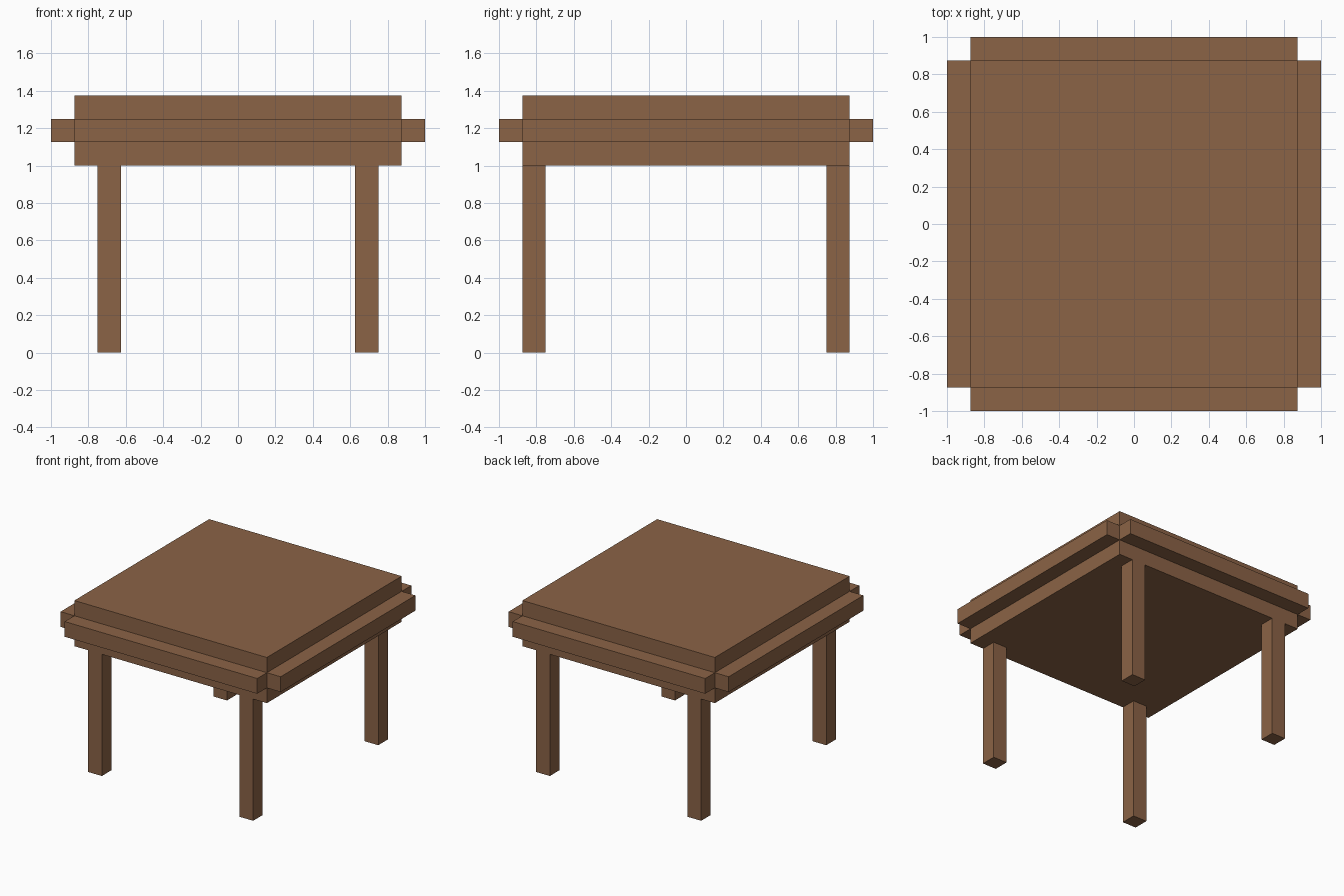
import bpy
import bmesh
from mathutils import Vector

if "Cube" in bpy.data.objects:
    bpy.data.objects.remove(bpy.data.objects["Cube"])

wood = bpy.data.materials.new("brown wood")
wood.diffuse_color = (0.258, 0.125, 0.061, 1)
wood.use_nodes = True
wood.node_tree.nodes["Principled BSDF"].inputs["Base Color"].default_value = wood.diffuse_color


def box(name, lo, hi):
    """Axis-aligned box between two corners."""
    lo, hi = Vector(lo), Vector(hi)
    bm = bmesh.new()
    bmesh.ops.create_cube(bm, size=1)
    bmesh.ops.scale(bm, vec=hi - lo, verts=bm.verts)
    bmesh.ops.translate(bm, vec=(lo + hi) / 2, verts=bm.verts)
    mesh = bpy.data.meshes.new(name)
    bm.to_mesh(mesh)
    bm.free()
    mesh.materials.append(wood)
    obj = bpy.data.objects.new(name, mesh)
    bpy.context.collection.objects.link(obj)
    return obj


W = 0.875   # half width of the top
T = 0.125   # thickness of trim and legs

# Thick table top
box("table_top", (-W, -W, 1.0), (W, W, 1.375))

# Trim strips around the four sides, open at the corners
box("front_trim", (-W, -1, 1.125), (W, -W, 1.25))
box("back_trim", (-W, W, 1.125), (W, 1, 1.25))
box("left_trim", (-1, -W, 1.125), (-W, W, 1.25))
box("right_trim", (W, -W, 1.125), (1, W, 1.25))

# Legs: flush with the front and back, set in from the sides
for x, side in ((-0.75, "left"), (0.75 - T, "right")):
    for y, end in ((-W, "front"), (W - T, "back")):
        box(f"{end}_{side}_leg", (x, y, 0), (x + T, y + T, 1.0))
